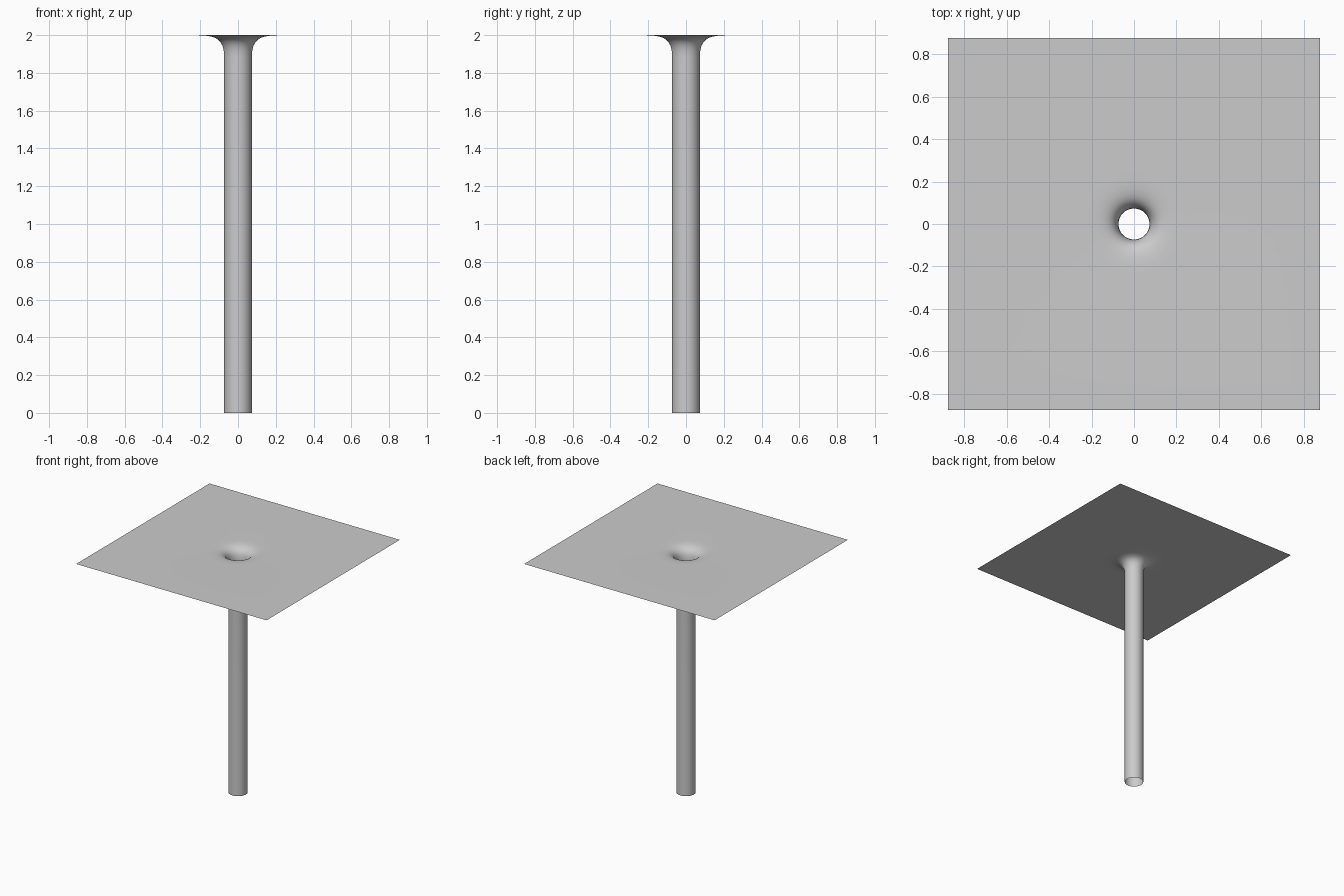
import bpy, bmesh, math

if "Cube" in bpy.data.objects:
    bpy.data.objects.remove(bpy.data.objects["Cube"])

SEG = 64          # multiple of 8 so the square corners land on vertices
HALF = 0.877      # half width of the square sheet
# (radius, height) from the open foot up through the flare to the flat sheet
PROFILE = [(0.073, 0.0), (0.073, 1.0), (0.073, 1.88), (0.074, 1.905),
           (0.077, 1.926), (0.083, 1.946), (0.092, 1.962), (0.104, 1.975),
           (0.120, 1.985), (0.140, 1.992), (0.165, 1.9965), (0.195, 1.999),
           (0.24, 2.0)]

bm = bmesh.new()
angles = [2 * math.pi * i / SEG for i in range(SEG)]

# Round rings of the tube and flare
rings = [[bm.verts.new((r * math.cos(a), r * math.sin(a), z)) for a in angles]
         for r, z in PROFILE]

# Square outer border of the sheet
border = []
for a in angles:
    c, s = math.cos(a), math.sin(a)
    k = HALF / max(abs(c), abs(s))
    border.append(bm.verts.new((k * c, k * s, 2.0)))
rings.append(border)

# Open, single-walled skin between rings
for lo, hi in zip(rings, rings[1:]):
    for i in range(SEG):
        j = (i + 1) % SEG
        bm.faces.new((lo[i], lo[j], hi[j], hi[i]))

for f in bm.faces:
    f.smooth = True
mesh = bpy.data.meshes.new("flared_tube_and_sheet")
bm.to_mesh(mesh)
bm.free()
obj = bpy.data.objects.new("flared_tube_and_sheet", mesh)
bpy.context.collection.objects.link(obj)
